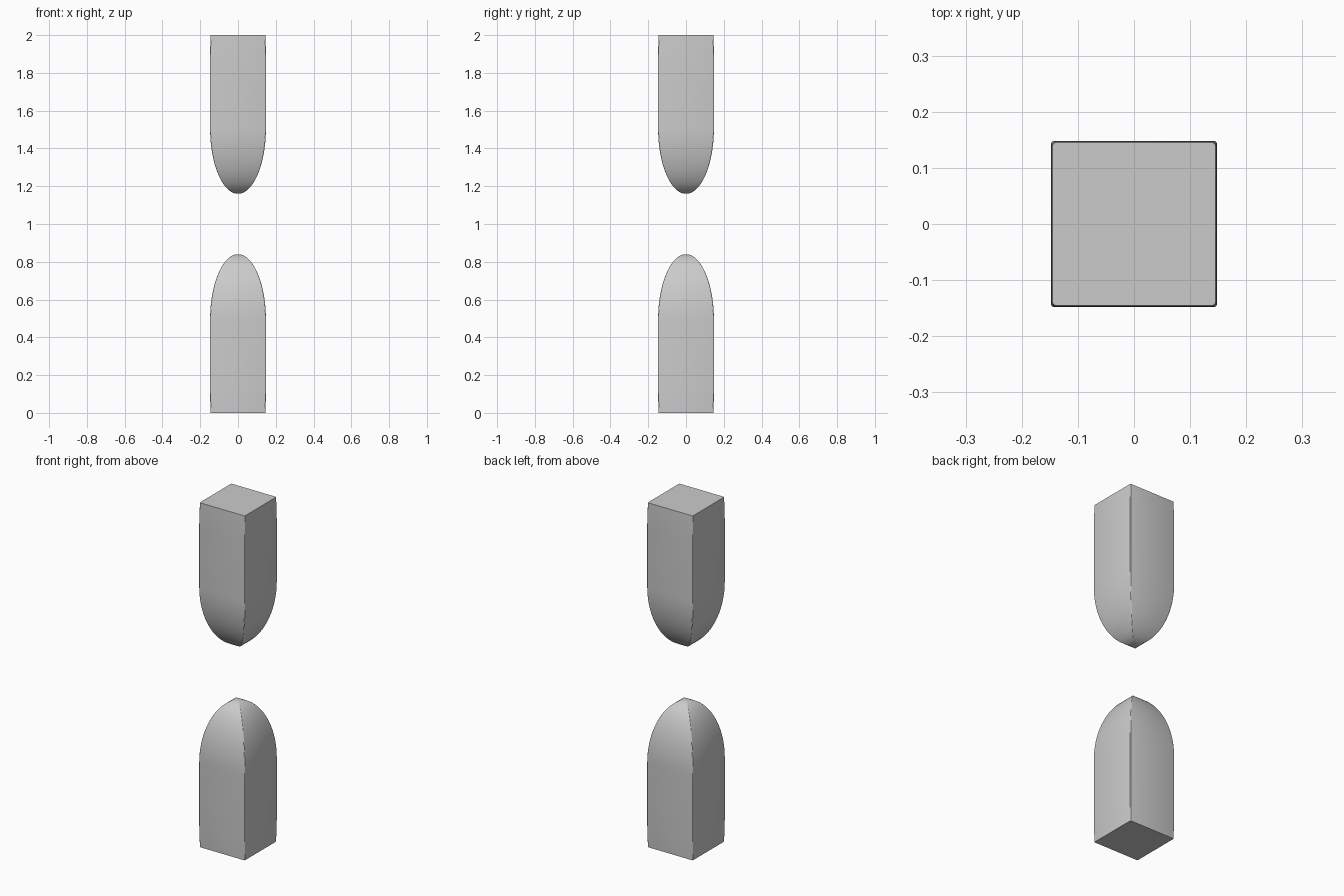
import bpy, bmesh, math

if "Cube" in bpy.data.objects:
    bpy.data.objects.remove(bpy.data.objects["Cube"])

HALF, TIP, SHOULDER = 0.148, 0.84, 0.49


def section(w):
    """Square outline of half-width w with slightly softened corners."""
    r = 0.035 * w
    pts = []
    for q in range(4):
        c = math.pi / 4 + q * math.pi / 2
        cx = math.copysign(w - r, math.cos(c))
        cy = math.copysign(w - r, math.sin(c))
        for k in range(4):
            a = q * math.pi / 2 + k * math.pi / 6
            pts.append((cx + r * math.cos(a), cy + r * math.sin(a)))
    return pts


# Half-width profile: near-straight shaft, then elliptical dome
profile = [(HALF - 0.003, 0), (HALF - 0.001, 0.06), (HALF, 0.13), (HALF, 0.3)]
N = 20
for i in range(N):
    t = math.pi / 2 * i / N
    profile.append((HALF * math.cos(t), SHOULDER + (TIP - SHOULDER) * math.sin(t)))


def post(name, flip):
    bm = bmesh.new()
    rings = []
    for w, z in profile:
        zz = 2 - z if flip else z
        rings.append([bm.verts.new((x, y, zz)) for x, y in section(w)])
    for a, b in zip(rings, rings[1:]):
        n = len(a)
        for i in range(n):
            j = (i + 1) % n
            bm.faces.new((a[i], a[j], b[j], b[i]))
    bm.faces.new(rings[0])
    bm.faces.new(rings[-1])
    bmesh.ops.recalc_face_normals(bm, faces=bm.faces)
    me = bpy.data.meshes.new(name)
    bm.to_mesh(me)
    bm.free()
    ob = bpy.data.objects.new(name, me)
    bpy.context.collection.objects.link(ob)
    bpy.ops.object.select_all(action='DESELECT')
    bpy.context.view_layer.objects.active = ob
    ob.select_set(True)
    bpy.ops.object.shade_smooth_by_angle(angle=math.radians(28))


# Two mirrored posts with domed ends facing each other
post("lower_post", False)
post("upper_post", True)
